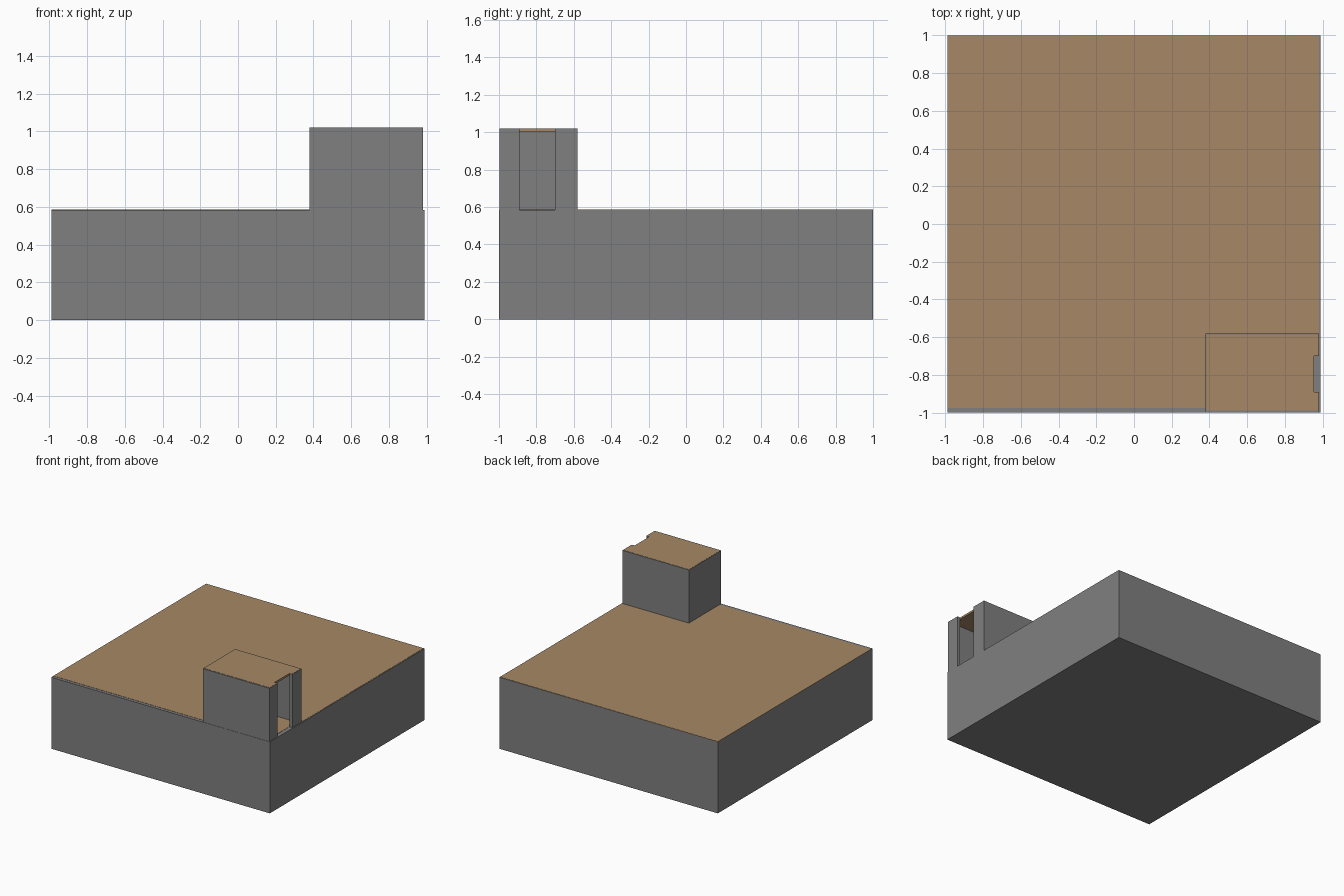
import bpy, bmesh

if "Cube" in bpy.data.objects:
    bpy.data.objects.remove(bpy.data.objects["Cube"])


def material(name, rgb):
    m = bpy.data.materials.new(name)
    m.diffuse_color = (*rgb, 1.0)
    m.use_nodes = True
    m.node_tree.nodes["Principled BSDF"].inputs["Base Color"].default_value = m.diffuse_color
    return m


GREY = material("wall grey", (0.216, 0.216, 0.216))
BROWN = material("roof brown", (0.386, 0.246, 0.133))


def prism(name, outline, z0, z1, mat):
    """Extrude a counter-clockwise floor outline from z0 to z1."""
    bm = bmesh.new()
    base = bm.faces.new([bm.verts.new((x, y, z0)) for x, y in outline])
    ext = bmesh.ops.extrude_face_region(bm, geom=[base], use_keep_orig=True)
    top = [v for v in ext["geom"] if isinstance(v, bmesh.types.BMVert)]
    bmesh.ops.translate(bm, verts=top, vec=(0, 0, z1 - z0))
    bmesh.ops.recalc_face_normals(bm, faces=bm.faces)
    mesh = bpy.data.meshes.new(name)
    bm.to_mesh(mesh)
    bm.free()
    mesh.materials.append(mat)
    obj = bpy.data.objects.new(name, mesh)
    bpy.context.collection.objects.link(obj)
    return obj


def rect(x0, x1, y0, y1):
    return [(x0, y0), (x1, y0), (x1, y1), (x0, y1)]


def notched(x0, x1, y0, y1, xn):
    """Rectangle whose right side is cut back to xn across the doorway."""
    return [(x0, y0), (x1, y0), (x1, DOOR0), (xn, DOOR0),
            (xn, DOOR1), (x1, DOOR1), (x1, y1), (x0, y1)]


# Shared heights and doorway limits
DECK, TOP = 0.585, 1.02
DOOR0, DOOR1 = -0.89, -0.70
JAMB = 0.955

# Main building block
prism("building_block", rect(-0.988, 0.988, -1.0, 1.0), 0.0, DECK - 0.001, GREY)

# Flat roof, leaving a grey wall edge at front and right and a grey door sill
roof = [(-0.988, -0.975), (0.40, -0.975), (0.955, -0.975), (0.955, -0.60),
        (0.982, -0.60), (0.982, 0.996), (-0.988, 0.999)]
prism("main_roof", roof, DECK - 0.003, DECK + 0.001, BROWN)

# Stair housing: thin walls wrapping round to the two door jambs
X0, X1, Y0, Y1, T = 0.38, 0.982, -0.998, -0.58, 0.025
housing = [(X0, Y0), (X1, Y0), (X1, DOOR0), (JAMB, DOOR0),
           (JAMB, Y0 + T), (X0 + T, Y0 + T), (X0 + T, Y1 - T), (JAMB, Y1 - T),
           (JAMB, DOOR1), (X1, DOOR1), (X1, Y1), (X0, Y1)]
prism("housing_walls", housing, DECK - 0.002, TOP, GREY)

# Housing roof, cut back above the open doorway
prism("housing_roof", notched(X0 + 0.004, X1 - 0.004, Y0 + 0.01, Y1 - 0.006, JAMB),
      TOP - 0.015, TOP + 0.001, BROWN)
